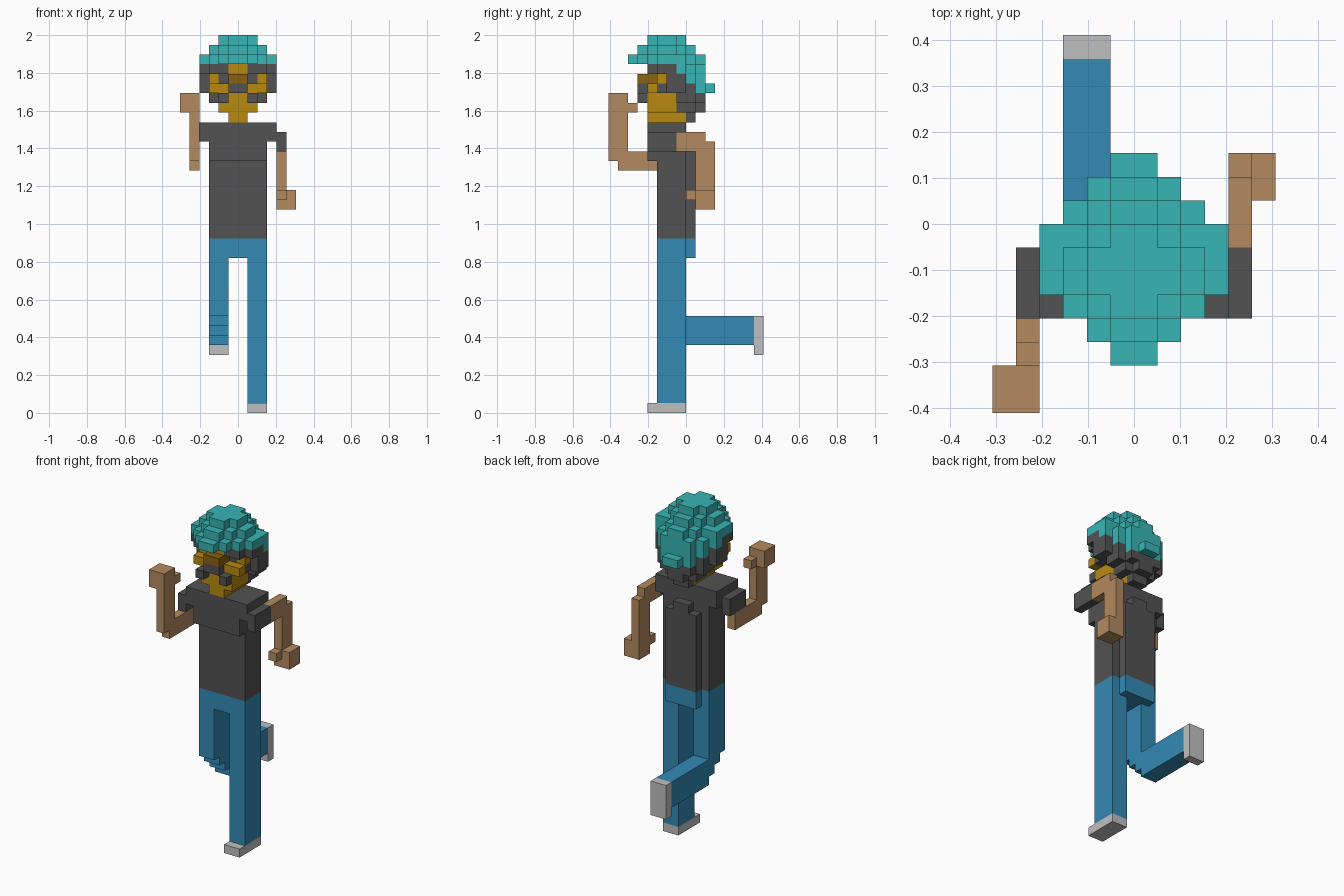
import bpy
import bmesh
import math
from itertools import product
from mathutils import Vector

if "Cube" in bpy.data.objects:
    bpy.data.objects.remove(bpy.data.objects["Cube"], do_unlink=True)

VOXEL = 2 / 39  # the figure is 39 blocks tall


def linear(channel):
    c = channel / 255
    return c / 12.92 if c <= 0.04045 else ((c + 0.055) / 1.055) ** 2.4


def material(name, hex_code):
    mat = bpy.data.materials.new(name)
    mat.use_nodes = True
    colour = [linear(c) for c in bytes.fromhex(hex_code)] + [1]
    mat.diffuse_color = colour
    shader = next(n for n in mat.node_tree.nodes if n.type == "BSDF_PRINCIPLED")
    shader.inputs["Base Color"].default_value = colour
    shader.inputs["Roughness"].default_value = 0.9
    return mat


# Block ranges: each helper returns a set of unit cells
def box(x, y, z):
    return set(product(range(*x), range(*y), range(*z)))


def centred(half_width, y, z):
    return box((-half_width, half_width), y, z)


def pair(x, y, z):
    return box(x, y, z) | box((-x[1], -x[0]), y, z)


def part(name, mat, *blocks):
    """Skin the outside of a group of cells as one object."""
    cells = set().union(*blocks)
    bm = bmesh.new()
    for cell in cells:
        middle = Vector(cell) + Vector((0.5, 0.5, 0.5))
        for axis, sign in product(range(3), (-1, 1)):
            normal = Vector((0, 0, 0))
            normal[axis] = sign
            neighbour = tuple(int(c + n) for c, n in zip(cell, normal))
            if neighbour in cells:
                continue
            u = Vector((0, 0, 0))
            u[(axis + 1) % 3] = 0.5
            v = normal.cross(u)
            centre = middle + normal / 2
            corners = (centre - u - v, centre + u - v, centre + u + v, centre - u + v)
            bm.faces.new([bm.verts.new(c * VOXEL) for c in corners])
    bmesh.ops.remove_doubles(bm, verts=bm.verts[:], dist=VOXEL / 100)
    bmesh.ops.dissolve_limit(bm, angle_limit=math.radians(1),
                             verts=bm.verts[:], edges=bm.edges[:])
    mesh = bpy.data.meshes.new(name)
    bm.to_mesh(mesh)
    bm.free()
    mesh.materials.append(mat)
    obj = bpy.data.objects.new(name, mesh)
    bpy.context.collection.objects.link(obj)
    return obj


teal = material("teal cap", "38B5B5")
charcoal = material("charcoal", "525252")
gold = material("gold skin", "B88A10")
bronze = material("bronze nose", "8A6210")
tan = material("tan arms", "B48A60")
blue = material("blue trousers", "348AB5")
grey = material("grey shoes", "C0C0C0")

# Standing leg, hips and the leg kicked backwards
part("hips", blue,
     centred(half_width=3, y=(-3, 0), z=(16, 18)),
     centred(half_width=2, y=(0, 1), z=(16, 18)))
part("left_leg", blue, box(x=(1, 3), y=(-3, 0), z=(1, 16)))
part("left_shoe", grey, box(x=(1, 3), y=(-4, 0), z=(0, 1)))
knee = [box(x=(-3, -1), y=(step - 3, 0), z=(10 - step, 11 - step))
        for step in range(1, 3)]
part("right_leg", blue,
     box(x=(-3, -1), y=(-3, 0), z=(10, 16)),
     box(x=(-3, -1), y=(0, 7), z=(7, 10)), *knee)
part("right_shoe", grey, box(x=(-3, -1), y=(7, 8), z=(6, 10)))

# Shirt with chest, raised back and short sleeves
part("shirt", charcoal,
     centred(half_width=3, y=(-3, 0), z=(18, 28)),
     centred(half_width=3, y=(-4, -3), z=(26, 28)),
     centred(half_width=4, y=(-4, 0), z=(28, 30)),
     centred(half_width=2, y=(0, 1), z=(18, 27)),
     centred(half_width=1, y=(0, 1), z=(27, 28)),
     pair(x=(4, 5), y=(-4, -1), z=(27, 29)))

# Right arm raised in front, left arm swung behind
part("right_arm", tan,
     box(x=(-5, -4), y=(-7, -2), z=(25, 27)),
     box(x=(-5, -4), y=(-8, -6), z=(26, 31)))
part("right_hand", tan,
     box(x=(-6, -4), y=(-8, -6), z=(31, 33)),
     box(x=(-5, -4), y=(-6, -5), z=(31, 32)))
part("left_arm", tan,
     box(x=(4, 5), y=(-1, 2), z=(27, 29)),
     box(x=(4, 5), y=(1, 3), z=(23, 28)))
part("left_hand", tan,
     box(x=(4, 6), y=(1, 3), z=(21, 23)),
     box(x=(4, 5), y=(0, 1), z=(22, 23)))

# Face
part("face", gold,
     centred(half_width=1, y=(-4, 0), z=(30, 31)),
     centred(half_width=2, y=(-4, -1), z=(31, 33)),
     centred(half_width=3, y=(-4, -3), z=(33, 34)),
     centred(half_width=2, y=(-3, -1), z=(33, 34)),
     centred(half_width=1, y=(-4, -1), z=(35, 36)),
     pair(x=(2, 3), y=(-3, -2), z=(34, 35)))
part("nose", bronze, centred(half_width=1, y=(-5, -2), z=(34, 35)))
part("moustache", charcoal,
     centred(half_width=1, y=(-5, -4), z=(33, 34)),
     pair(x=(1, 2), y=(-5, -4), z=(32, 33)))
part("eyes", charcoal, pair(x=(1, 2), y=(-3, -2), z=(34, 35)))
part("brows", charcoal, pair(x=(1, 3), y=(-4, -2), z=(35, 36)))

# Hair around the sides and the back of the head
part("hair", charcoal,
     pair(x=(2, 3), y=(-3, -1), z=(33, 34)),
     pair(x=(3, 4), y=(-3, -1), z=(35, 36)),
     pair(x=(3, 4), y=(-2, 0), z=(33, 35)),
     centred(half_width=3, y=(-2, 0), z=(34, 35)),
     centred(half_width=3, y=(-1, 1), z=(32, 34)),
     centred(half_width=2, y=(-1, 1), z=(31, 32)),
     centred(half_width=2, y=(1, 2), z=(32, 33)),
     centred(half_width=1, y=(1, 2), z=(31, 32)),
     centred(half_width=1, y=(0, 1), z=(30, 31)))

# Stepped cap: crown, brim ring and the flap at the back
part("cap", teal,
     centred(half_width=1, y=(-4, 0), z=(38, 39)),
     centred(half_width=2, y=(-3, -1), z=(38, 39)),
     centred(half_width=1, y=(-5, 1), z=(37, 38)),
     centred(half_width=2, y=(-4, 0), z=(37, 38)),
     centred(half_width=3, y=(-3, -1), z=(37, 38)),
     centred(half_width=1, y=(-6, 2), z=(36, 37)),
     centred(half_width=2, y=(-5, 1), z=(36, 37)),
     centred(half_width=3, y=(-4, 0), z=(36, 37)),
     centred(half_width=4, y=(-3, -1), z=(36, 37)),
     centred(half_width=4, y=(-1, 0), z=(35, 37)),
     centred(half_width=3, y=(-1, 1), z=(35, 36)),
     centred(half_width=2, y=(0, 2), z=(34, 36)),
     centred(half_width=3, y=(0, 1), z=(34, 35)),
     centred(half_width=2, y=(1, 2), z=(33, 34)),
     centred(half_width=1, y=(2, 3), z=(33, 34)))
